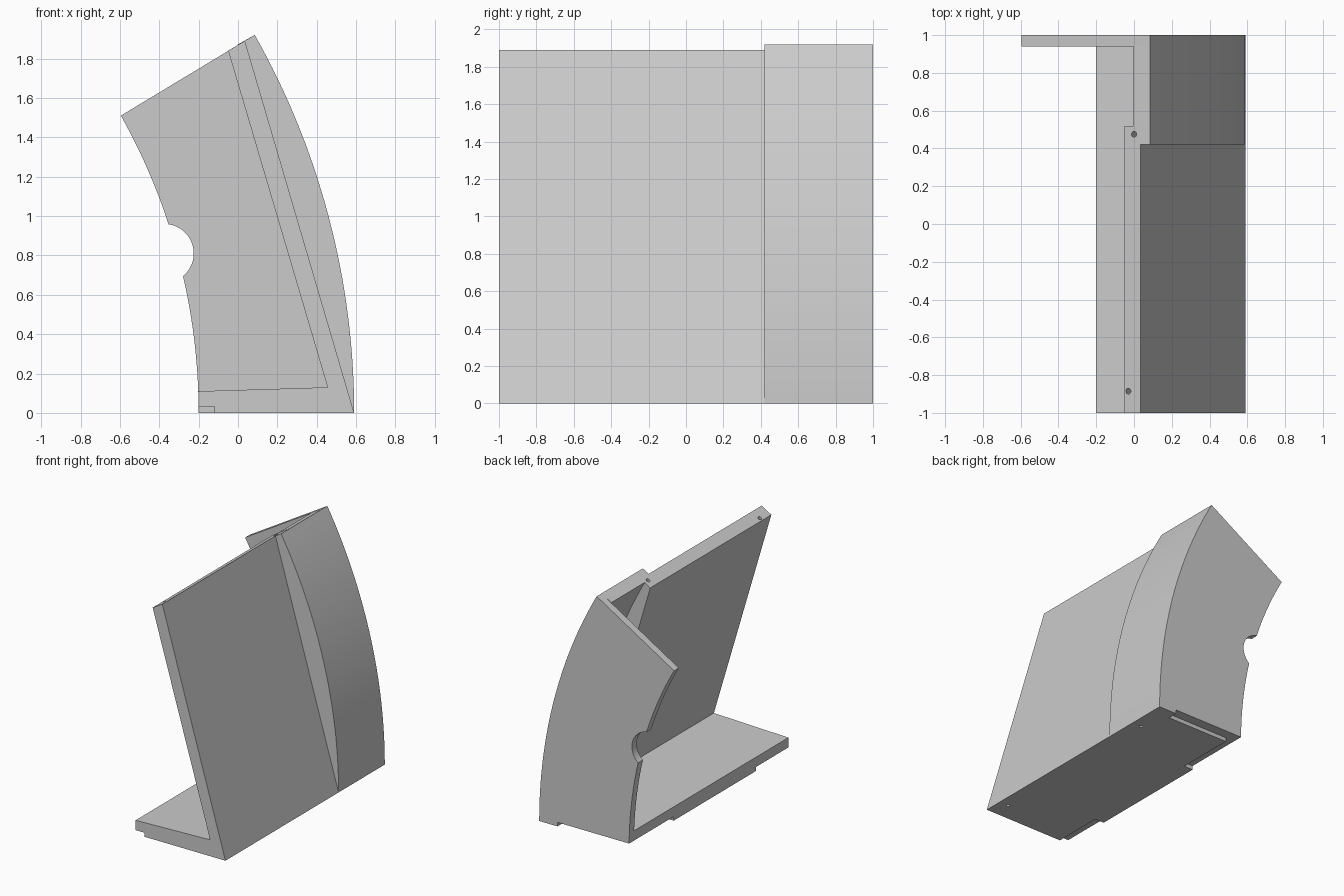
import bpy
import bmesh
from math import atan, atan2, asin, sin, cos, pi
from mathutils import Matrix, Vector

if "Cube" in bpy.data.objects:
    bpy.data.objects.remove(bpy.data.objects["Cube"], do_unlink=True)

grey = bpy.data.materials.new("plain grey")
grey.use_nodes = True
grey.diffuse_color = (0.6, 0.6, 0.6, 1)
grey.node_tree.nodes["Principled BSDF"].inputs["Base Color"].default_value = (0.6, 0.6, 0.6, 1)


def finish(name, bm):
    bmesh.ops.recalc_face_normals(bm, faces=bm.faces)
    mesh = bpy.data.meshes.new(name)
    bm.to_mesh(mesh)
    bm.free()
    mesh.materials.append(grey)
    obj = bpy.data.objects.new(name, mesh)
    bpy.context.collection.objects.link(obj)
    return obj


def prism(name, profile, y0, y1):
    """Extrude an x-z profile along y."""
    bm = bmesh.new()
    face = bm.faces.new([bm.verts.new((x, y0, z)) for x, z in profile])
    new = bmesh.ops.extrude_face_region(bm, geom=[face])["geom"]
    bmesh.ops.translate(bm, vec=(0, y1 - y0, 0),
                        verts=[v for v in new if isinstance(v, bmesh.types.BMVert)])
    return finish(name, bm)


def box(name, x0, x1, y0, y1, z0, z1):
    return prism(name, [(x0, z0), (x1, z0), (x1, z1), (x0, z1)], y0, y1)


def rod(name, centre, direction, radius, length, sides=24):
    bm = bmesh.new()
    turn = Vector(direction).to_track_quat("Z", "Y").to_matrix().to_4x4()
    bmesh.ops.create_cone(bm, cap_ends=True, segments=sides, radius1=radius, radius2=radius,
                          depth=length, matrix=Matrix.Translation(centre) @ turn)
    return finish(name, bm)


def combine(target, other, operation):
    mod = target.modifiers.new("combine", "BOOLEAN")
    mod.operation, mod.solver, mod.object = operation, "EXACT", other
    bpy.context.view_layer.objects.active = target
    bpy.ops.object.modifier_apply(modifier=mod.name)
    bpy.data.objects.remove(other, do_unlink=True)


def arc(x0, top, inset=0.0, z0=0.0, steps=32):
    """Arc rising from (x0, 0) to top, optionally inset and starting at height z0."""
    sweep = 2 * atan((x0 - top[0]) / top[1])
    radius = top[1] / sin(sweep)
    cx, r = x0 - radius, radius - inset
    start = asin(z0 / r)
    angles = [start + (sweep - start) * i / steps for i in range(steps + 1)]
    return [(cx + r * cos(a), r * sin(a)) for a in angles]


foot = (0.59, 0)
heel = (-0.2, 0)
corner = (0.455, 0.13)
panel_in = (-0.05, 1.84)
panel_out = (0.035, 1.89)
floor_edge = (-0.2, 0.11)
outer = arc(0.59, (0.085, 1.92))
shell = arc(0.59, (0.085, 1.92), inset=0.1, z0=0.13)
inner = arc(-0.2, (-0.595, 1.51))

# Slanted panel and floor in one L, then the thick rib, curved wall and end plate
holder = prism("angled_holder", [heel, foot, panel_out, panel_in, corner, floor_edge], -1, 0.42)
rib = prism("rib", [heel] + outer + [panel_in, corner, floor_edge], 0.42, 0.52)
wall = prism("curved_wall", [heel] + outer + shell[::-1] + [corner, floor_edge], 0.52, 0.94)
plate = prism("end_plate", outer + inner[::-1], 0.94, 1)

# Round finger notch in the end plate
combine(plate, rod("notch", (-0.375, 0.97, 0.81), (0, 1, 0), 0.15, 0.2, 48), "DIFFERENCE")
for part in (rib, wall, plate):
    combine(holder, part, "UNION")

# Shallow rebates under the base
rebates = [(-0.3, 0.43, 0.92, 1.1), (-0.3, -0.12, 0.44, 1.1), (-0.3, -0.12, -1.1, -0.59)]
for x0, x1, y0, y1 in rebates:
    combine(holder, box("rebate", x0, x1, y0, y1, -0.1, 0.032), "DIFFERENCE")

# Pin holes along the top edge and under the base
slope = (panel_in[0] - corner[0], 0, panel_in[1] - corner[1])
for centre in ((-0.03, -0.885, 1.852), (0, 0.475, 1.87)):
    combine(holder, rod("top_hole", centre, slope, 0.015, 0.2), "DIFFERENCE")
for y in (-0.85, 0.69):
    combine(holder, rod("base_hole", (0.51, y, 0), (0, 0, 1), 0.013, 0.1), "DIFFERENCE")

bpy.ops.object.select_all(action="DESELECT")
holder.select_set(True)
bpy.context.view_layer.objects.active = holder
bpy.ops.object.shade_smooth_by_angle(angle=pi / 6)
